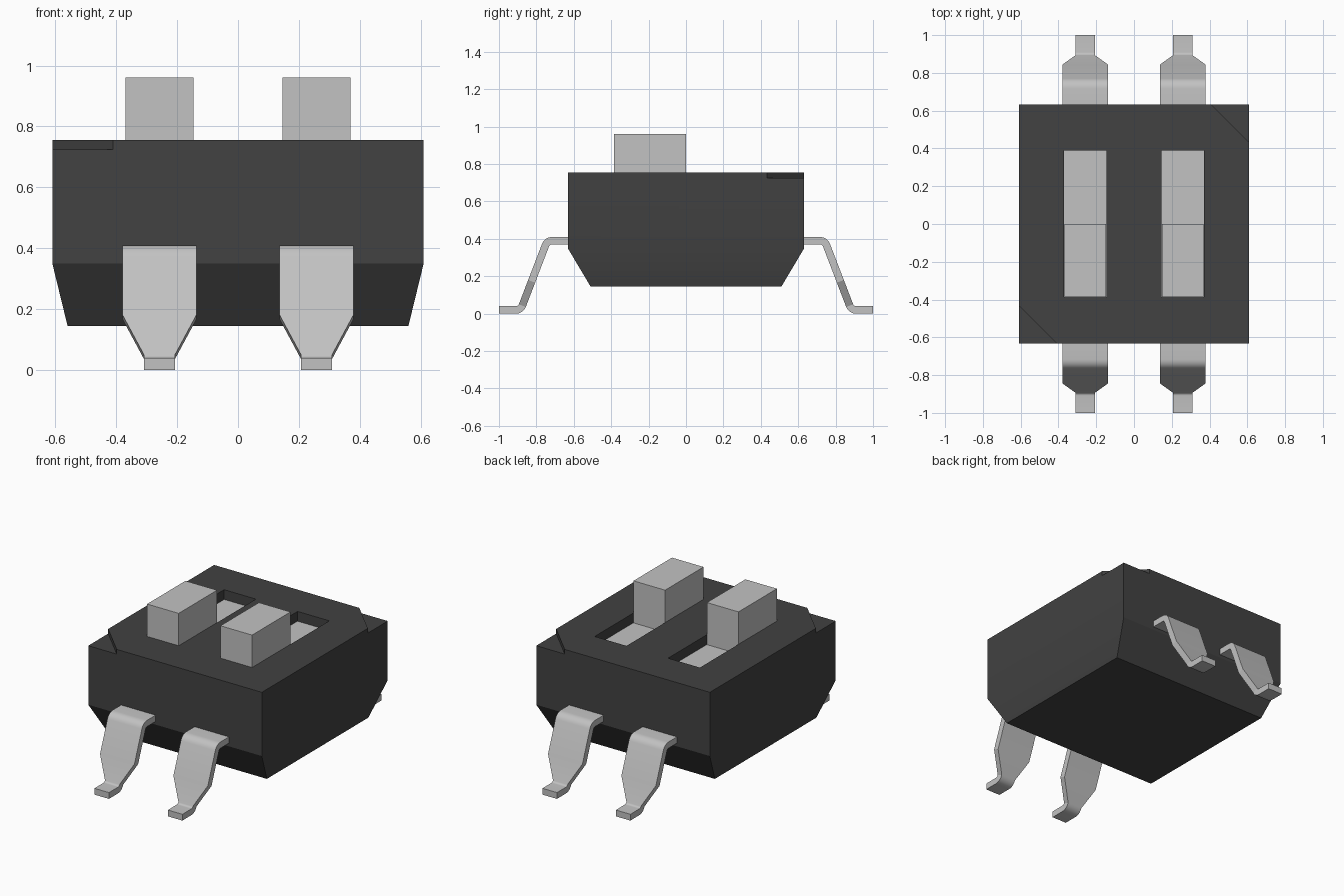
import bpy, bmesh, math
from mathutils import Vector

cube = bpy.data.objects.get("Cube")
if cube:
    bpy.data.objects.remove(cube, do_unlink=True)


def material(name, value):
    mat = bpy.data.materials.new(name)
    mat.use_nodes = True
    colour = (value, value, value, 1)
    mat.diffuse_color = colour
    mat.node_tree.nodes["Principled BSDF"].inputs["Base Color"].default_value = colour
    return mat


DARK = material("dark plastic", 0.054)
LIGHT = material("light grey", 0.54)


def loft(name, rings, mat):
    """Closed solid through equally sized rings of points."""
    bm = bmesh.new()
    loops = [[bm.verts.new(p) for p in ring] for ring in rings]
    n = len(loops[0])
    for a, b in zip(loops, loops[1:]):
        for i in range(n):
            j = (i + 1) % n
            bm.faces.new((a[i], a[j], b[j], b[i]))
    bm.faces.new(loops[0])
    bm.faces.new(loops[-1])
    bmesh.ops.recalc_face_normals(bm, faces=bm.faces)
    mesh = bpy.data.meshes.new(name)
    bm.to_mesh(mesh)
    bm.free()
    mesh.materials.append(mat)
    obj = bpy.data.objects.new(name, mesh)
    bpy.context.collection.objects.link(obj)
    return obj


def rect(x0, x1, y0, y1, z):
    return [(x0, y0, z), (x1, y0, z), (x1, y1, z), (x0, y1, z)]


def box(name, x0, x1, y0, y1, z0, z1, mat):
    return loft(name, [rect(x0, x1, y0, y1, z) for z in (z0, z1)], mat)


def smooth(obj, degrees):
    bpy.ops.object.select_all(action="DESELECT")
    obj.select_set(True)
    bpy.context.view_layer.objects.active = obj
    bpy.ops.object.shade_smooth_by_angle(angle=math.radians(degrees))


# Housing with a tapered underside
W, D, TOP = 0.61, 0.632, 0.755
body = loft("housing", [rect(-w, w, -d, d, z) for w, d, z in
                        ((0.56, 0.51, 0.145), (W, D, 0.35), (W, D, TOP))], DARK)

# Cutters: two switch slots and two shallow corner notches
cutters = []
for s in (-1, 1):
    x = s * 0.258
    cutters.append(box("slot_cutter", x - 0.112, x + 0.112, -0.387, 0.389, 0.685, 0.9, DARK))
    outline = [(W + 0.1, D + 0.1), (W - 0.3, D + 0.1), (W + 0.1, D - 0.3)]
    cutters.append(loft("notch_cutter", [[(s * px, s * py, z) for px, py in outline]
                                         for z in (TOP - 0.03, 0.9)], DARK))
for cutter in cutters:
    mod = body.modifiers.new("cut", "BOOLEAN")
    mod.operation, mod.solver, mod.object = "DIFFERENCE", "EXACT", cutter
bpy.context.view_layer.update()
graph = bpy.context.evaluated_depsgraph_get()
cut_mesh = bpy.data.meshes.new_from_object(body.evaluated_get(graph))
body.modifiers.clear()
body.data = cut_mesh
for cutter in cutters:
    bpy.data.objects.remove(cutter, do_unlink=True)
smooth(body, 30)

# Sliders: a knob at the front of each slot and a plate along the slot floor
for side, s in (("right", -1), ("left", 1)):
    x = s * 0.258
    box(side + "_slot_floor", x - 0.112, x + 0.112, -0.387, 0.389, 0.685, 0.693, LIGHT)
    box(side + "_switch_knob", x - 0.111, x + 0.111, -0.386, 0, 0.69, 0.96, LIGHT)

# Lead centreline as (outward distance, height), with rounded bends
HALF, RADIUS, STEPS = 0.02, 0.036, 5
corners = [Vector(p) for p in ((0.6, 0.39), (0.742, 0.39), (0.884, 0.02), (1.0, 0.02))]


def bend(a, b, c):
    """Points and directions along the arc rounding corner b."""
    u, v = (b - a).normalized(), (c - b).normalized()
    angle = u.angle(v)
    t = RADIUS * math.tan(angle / 2)
    turn = 1 if u.x * v.y - u.y * v.x > 0 else -1
    centre = b - u * t + turn * RADIUS * Vector((-u.y, u.x))
    base = math.atan2(u.y, u.x)
    for i in range(STEPS + 1):
        h = base + turn * angle * i / STEPS
        d = Vector((math.cos(h), math.sin(h)))
        yield centre - turn * RADIUS * Vector((-d.y, d.x)), d


WIDE, NARROW = 0.121, 0.051
slope = (corners[2] - corners[1]).normalized()
shoulder = corners[1].lerp(corners[2], (0.39 - 0.173) / 0.37)
flat = Vector((1, 0))
sections = [(corners[0], flat, WIDE)]
sections += [(p, d, WIDE) for p, d in bend(*corners[:3])]
sections.append((shoulder, slope, WIDE))
sections += [(p, d, NARROW) for p, d in bend(*corners[1:])]
sections.append((corners[3], flat, NARROW))

for end, sy in (("front", -1), ("back", 1)):
    for side, sx in (("right", -1), ("left", 1)):
        rings = []
        for p, d, w in sections:
            normal = Vector((-d.y, d.x)) * HALF
            hi, lo = p + normal, p - normal
            rings.append([(sx * 0.258 + k * w, sy * q.x, q.y)
                          for k, q in ((-1, lo), (1, lo), (1, hi), (-1, hi))])
        smooth(loft(f"{end}_{side}_lead", rings, LIGHT), 25)
